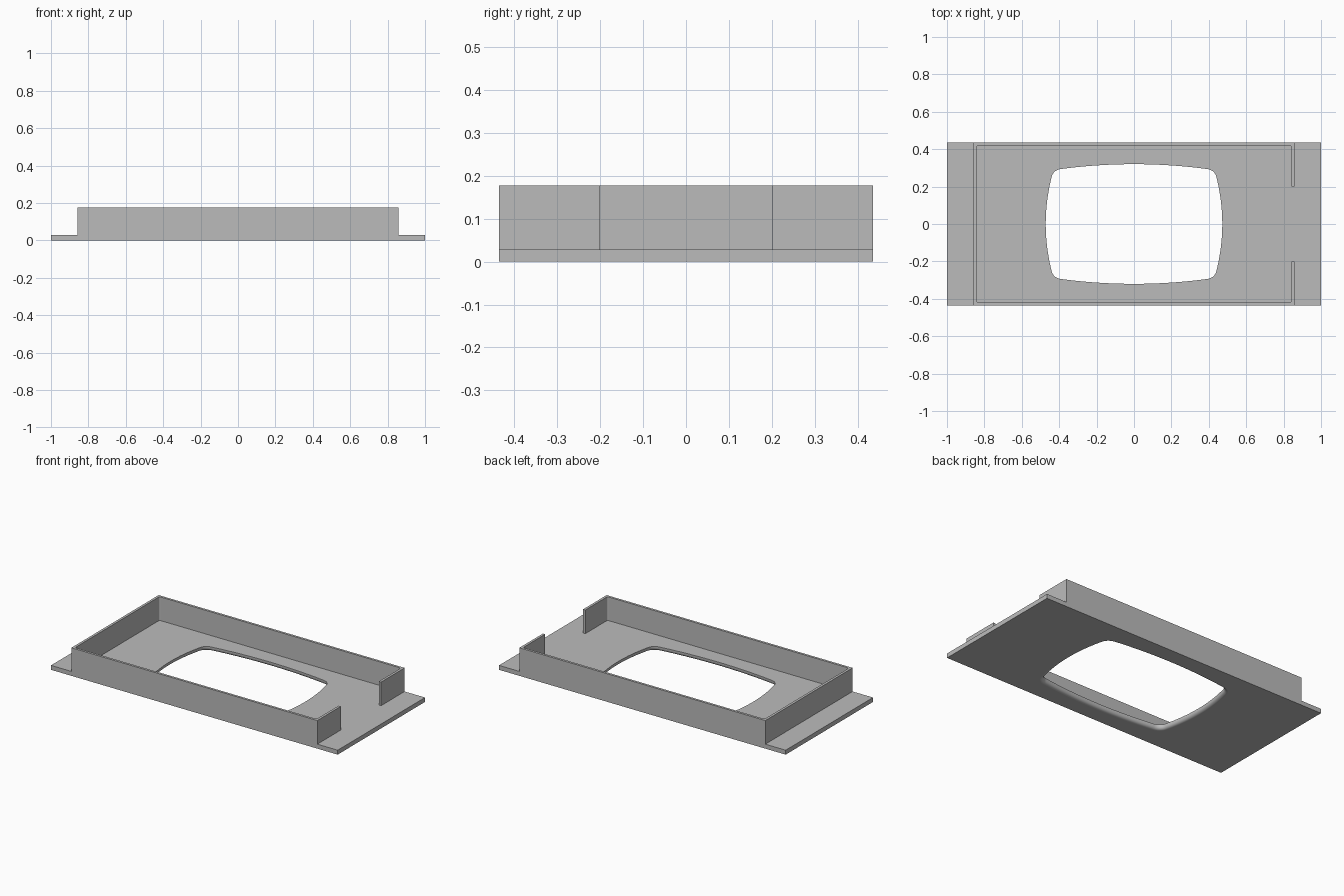
import bpy, bmesh, math
from mathutils import Vector

if "Cube" in bpy.data.objects:
    bpy.data.objects.remove(bpy.data.objects["Cube"])

HALF_X, HALF_Y = 1.0, 0.435
PLATE_TOP, WALL_TOP = 0.028, 0.177
ROUND = 0.02  # radius on the lower rim of the opening

grey = bpy.data.materials.new("plain grey")
grey.use_nodes = True
colour = (0.5, 0.5, 0.5, 1)
grey.diffuse_color = colour
grey.node_tree.nodes["Principled BSDF"].inputs["Base Color"].default_value = colour


def finish(bm, name):
    bmesh.ops.recalc_face_normals(bm, faces=bm.faces)
    mesh = bpy.data.meshes.new(name)
    bm.to_mesh(mesh)
    bm.free()
    mesh.materials.append(grey)
    obj = bpy.data.objects.new(name, mesh)
    bpy.context.collection.objects.link(obj)
    return obj


def add_ring(bm, points, z):
    verts = [bm.verts.new((p.x, p.y, z)) for p in points]
    edges = [bm.edges.new((v, verts[i - 1])) for i, v in enumerate(verts)]
    return verts, edges


def bridge(bm, a, b, smooth=False):
    for i in range(len(a)):
        face = bm.faces.new((a[i - 1], a[i], b[i], b[i - 1]))
        face.smooth = smooth


def opening_outline():
    # One quarter: bowed long edge, rounded corner, bowed short edge
    n = 12
    quarter = [Vector((x, 0.32 - 0.17 * x * x)) for x in (0.39 * i / n for i in range(n))]
    a, c, b = Vector((0.39, 0.294)), Vector((0.431, 0.289)), Vector((0.441, 0.25))
    for i in range(n):
        t = i / n
        quarter.append(a * (1 - t) ** 2 + c * 2 * t * (1 - t) + b * t * t)
    quarter += [Vector((0.472 - 0.5 * y * y, y)) for y in (0.25 * (1 - i / n) for i in range(n + 1))]
    # Mirror in both axes, dropping the shared end points
    half = quarter + [Vector((p.x, -p.y)) for p in quarter[-2::-1]]
    return half + [Vector((-p.x, p.y)) for p in half[-2:0:-1]]


def grow(points, distance):
    result = []
    for i, p in enumerate(points):
        d = (points[(i + 1) % len(points)] - points[i - 1]).normalized()
        result.append(p + Vector((-d.y, d.x)) * distance)
    return result


# Base plate with a bowed opening, rounded along its lower rim
bm = bmesh.new()
corners = [Vector((x * HALF_X, y * HALF_Y)) for x, y in ((-1, -1), (1, -1), (1, 1), (-1, 1))]
outer_low, outer_low_edges = add_ring(bm, corners, 0)
outer_top, outer_top_edges = add_ring(bm, corners, PLATE_TOP)
bridge(bm, outer_low, outer_top)
outline = opening_outline()
previous, top_edges = add_ring(bm, outline, PLATE_TOP)
steps = 6
for i in range(steps + 1):
    angle = math.pi / 2 * i / steps
    ring, low_edges = add_ring(bm, grow(outline, ROUND * (1 - math.cos(angle))),
                               ROUND * (1 - math.sin(angle)))
    bridge(bm, previous, ring, smooth=True)
    previous = ring
for edges, normal in ((outer_top_edges + top_edges, (0, 0, 1)),
                      (outer_low_edges + low_edges, (0, 0, -1))):
    bmesh.ops.triangle_fill(bm, edges=edges, use_beauty=True, normal=normal)
finish(bm, "base_plate")

# Upright rim: a wall on three sides with two short returns at the open end
OUT_X, IN_X, IN_Y, GAP, CORNER = 0.858, 0.842, 0.42, 0.2, 0.01


def inner_corner(sx, sy):
    centre = Vector((sx * (IN_X - CORNER), sy * (IN_Y - CORNER)))
    arc = [centre + CORNER * Vector((sx * math.cos(t), sy * math.sin(t)))
           for t in (math.pi / 2 * i / 4 for i in range(5))]
    return arc


upper = [Vector((OUT_X, HALF_Y)), Vector((OUT_X, GAP)), Vector((IN_X, GAP))]
upper += inner_corner(1, 1) + inner_corner(-1, 1)[::-1]
lower = [Vector((p.x, -p.y)) for p in reversed(upper)]
profile = upper + lower + [Vector((-OUT_X, -HALF_Y)), Vector((-OUT_X, HALF_Y))]
bm = bmesh.new()
low, _ = add_ring(bm, profile, PLATE_TOP)
top, _ = add_ring(bm, profile, WALL_TOP)
bridge(bm, low, top)
bm.faces.new(low)
bm.faces.new(top)
finish(bm, "rim_wall")
